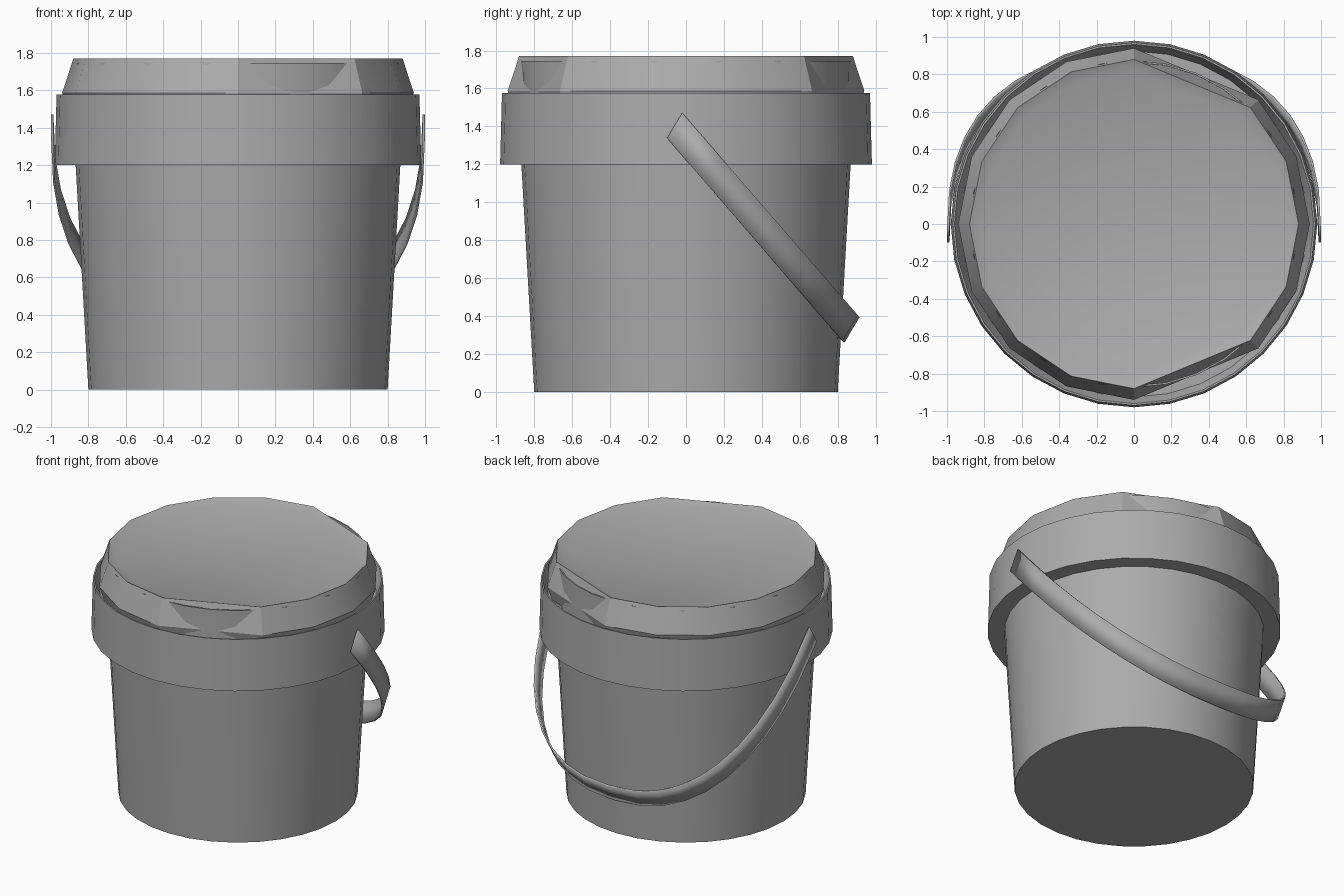
import bpy, bmesh, math
from mathutils import Vector

cube = bpy.data.objects.get("Cube")
if cube:
    bpy.data.objects.remove(cube, do_unlink=True)

grey = bpy.data.materials.new("plastic_grey")
grey.use_nodes = True
colour = (0.41, 0.41, 0.41, 1)
grey.diffuse_color = colour
grey.node_tree.nodes["Principled BSDF"].inputs["Base Color"].default_value = colour


def finish(bm, name, angle=30):
    bmesh.ops.recalc_face_normals(bm, faces=bm.faces)
    mesh = bpy.data.meshes.new(name)
    bm.to_mesh(mesh)
    bm.free()
    mesh.materials.append(grey)
    obj = bpy.data.objects.new(name, mesh)
    bpy.context.collection.objects.link(obj)
    bpy.ops.object.select_all(action='DESELECT')
    obj.select_set(True)
    bpy.context.view_layer.objects.active = obj
    bpy.ops.object.shade_smooth_by_angle(angle=math.radians(angle))
    return obj


def lathe(name, profile, angles, cap_start=False, cap_end=False, angle=30):
    """Loft a (radius, height) profile through rings at the given angles."""
    bm = bmesh.new()
    rings = [[bm.verts.new((r * math.cos(a), r * math.sin(a), z)) for a in angles]
             for r, z in profile]
    n = len(angles)
    for low, high in zip(rings, rings[1:]):
        for i in range(n):
            j = (i + 1) % n
            bm.faces.new((low[i], low[j], high[j], high[i]))
    if cap_start:
        bm.faces.new(rings[0])
    if cap_end:
        bm.faces.new(rings[-1])
    return finish(bm, name, angle)


def steps(n, skip=()):
    return [math.tau * i / n for i in range(n) if i not in skip]


# Tapered bucket wall with its base
lathe("bucket_body", [(0.80, 0), (0.868, 1.2)], steps(32), cap_start=True)

# Wide collar with a sunken ledge, and the thin neck inside the lid
lathe("collar", [(0.86, 1.2), (0.98, 1.2), (0.97, 1.577), (0.96, 1.577),
                 (0.925, 1.48), (0.86, 1.48)], steps(32))
lathe("neck", [(0.872, 1.45), (0.874, 1.745), (0.864, 1.745), (0.862, 1.45)], steps(32))

# Faceted lid, with two broad flats where the neck shows through
lathe("lid", [(0.91, 1.49), (0.94, 1.587), (0.88, 1.77), (0.82, 1.745)],
      steps(16, skip=(3, 13)), cap_end=True)

# Flat strap handle hanging behind the bucket
pivot = Vector((0, -0.06, 1.405))
drop = Vector((0, 0.93, -1.075))
half_width = Vector((0, 0.04, 0.067))
power = 2 / 2.4
bm = bmesh.new()
previous = None
count = 20
for i in range(count + 1):
    a = math.pi * i / count
    c, s = math.cos(a), max(math.sin(a), 0)
    x = 0.993 * math.copysign(abs(c) ** power, c)
    centre = pivot + drop * s ** power + Vector((x, 0, 0))
    pair = [bm.verts.new(centre + half_width), bm.verts.new(centre - half_width)]
    if previous:
        bm.faces.new((previous[0], previous[1], pair[1], pair[0]))
    previous = pair
handle = finish(bm, "handle", 35)
solid = handle.modifiers.new("thickness", 'SOLIDIFY')
solid.thickness = 0.012
solid.offset = 0
